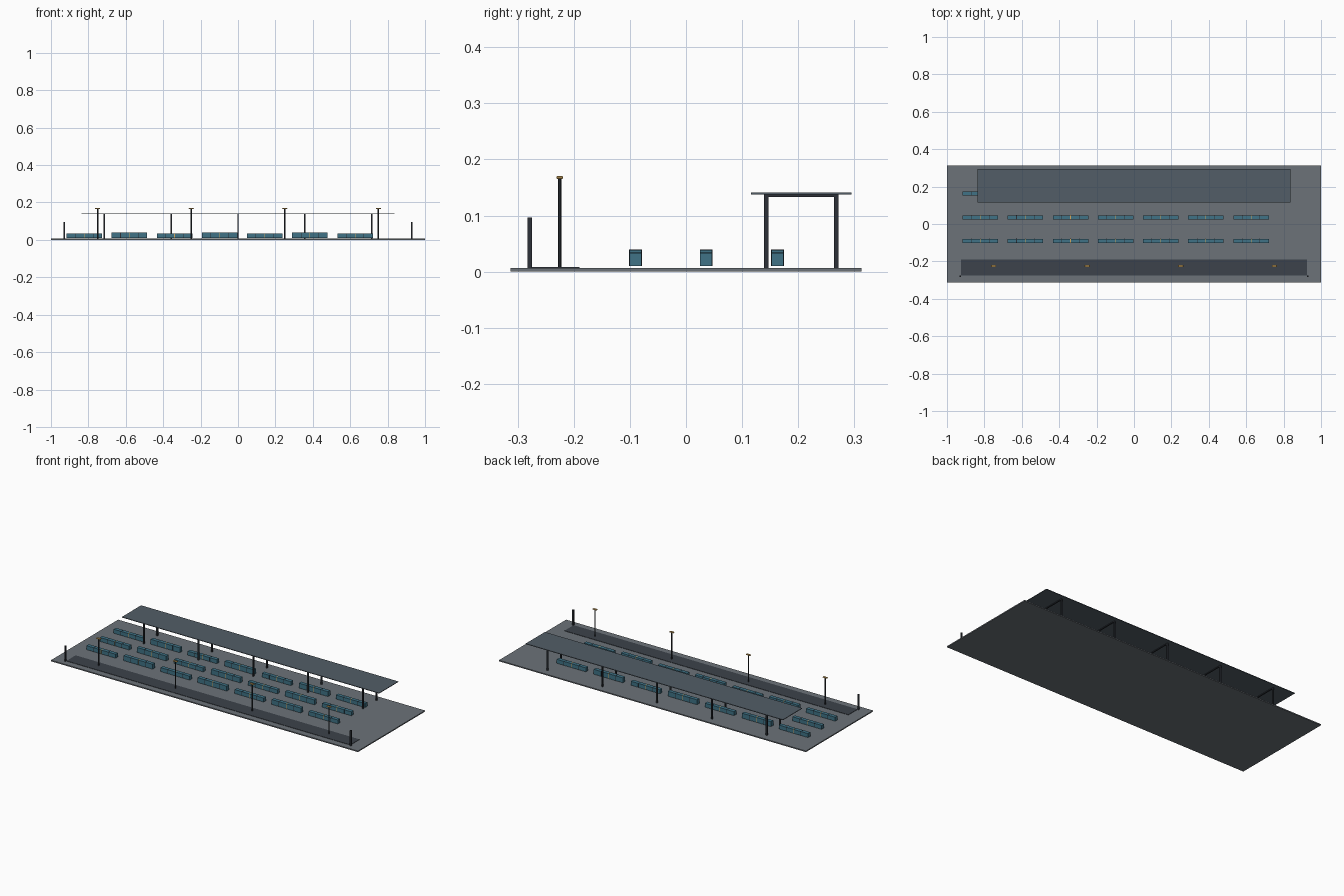
import bpy

if "Cube" in bpy.data.objects:
    bpy.data.objects.remove(bpy.data.objects["Cube"])


def material(name, rgb):
    m = bpy.data.materials.new(name)
    m.diffuse_color = (*rgb, 1)
    m.use_nodes = True
    m.node_tree.nodes["Principled BSDF"].inputs["Base Color"].default_value = m.diffuse_color
    return m


PAVING = material("paving_grey", (0.15, 0.17, 0.19))
ASPHALT = material("asphalt", (0.045, 0.055, 0.07))
ROOF = material("roof_slate", (0.085, 0.11, 0.135))
STEEL = material("dark_steel", (0.025, 0.03, 0.038))
TEAL = material("teal", (0.05, 0.17, 0.24))
AMBER = material("amber", (0.65, 0.4, 0.12))


def box(name, x, y, z, mat):
    """Box from (min, max) ranges on each axis."""
    r = (x, y, z)
    bpy.ops.mesh.primitive_cube_add(size=1, location=[(a + b) / 2 for a, b in r])
    o = bpy.context.object
    o.name = name
    o.scale = [b - a for a, b in r]
    bpy.ops.object.transform_apply(location=False, rotation=False, scale=True)
    o.data.materials.append(mat)
    return o


def span(c, size):
    return (c - size / 2, c + size / 2)


def cylinder(name, x, y, z, radius, mat, sides=12):
    bpy.ops.mesh.primitive_cylinder_add(vertices=sides, radius=radius, depth=z[1] - z[0],
                                        location=(x, y, sum(z) / 2))
    o = bpy.context.object
    o.name = name
    o.data.materials.append(mat)
    bpy.ops.object.shade_smooth_by_angle()
    return o


# Ground slab and dark lane
TOP = 0.0065
box("ground_slab", (-1, 1), (-0.3125, 0.3125), (0, TOP), PAVING)
box("lane", (-0.925, 0.925), (-0.275, -0.19), (TOP - 0.001, 0.0085), ASPHALT)

# End posts beside the lane
for x in (-0.93, 0.93):
    box("end_post", span(x, 0.008), span(-0.2785, 0.008), (TOP - 0.001, 0.097), STEEL)

# Lamp posts
for x in (-0.75, -0.25, 0.25, 0.75):
    cylinder("lamp_pole", x, -0.225, (TOP - 0.001, 0.166), 0.0035, STEEL)
    head = box("lamp_head", span(x, 0.027), span(-0.225, 0.012), (0.165, 0.1705), AMBER)
    bevel = head.modifiers.new("soft_edges", "BEVEL")
    bevel.width = 0.0015
    bevel.segments = 1

# Canopy on five portal frames
box("canopy_roof", (-0.838, 0.838), (0.116, 0.295), (0.1375, 0.141), ROOF)
for i in range(-2, 3):
    x = i * 0.357
    for y in (0.143, 0.268):
        box("canopy_column", span(x, 0.008), span(y, 0.008), (TOP - 0.001, 0.1375), STEEL)
    box("canopy_beam", span(x, 0.008), (0.143, 0.268), (0.1335, 0.138), STEEL)

# Three rows of long units, alternating low and tall, with narrow bands
for y in (-0.09, 0.036, 0.163):
    for i in range(7):
        x = -0.822 + i * 0.2413
        top = 0.039 if i % 2 else 0.0335
        box("storage_unit", span(x, 0.19), span(y, 0.0215), (0.0102, top), TEAL)
        for k in (-1, 0, 1):
            box("unit_band", span(x + k * 0.0475, 0.003), span(y, 0.0225),
                (0.0102, top + 0.0004), AMBER if k == 0 else STEEL)
